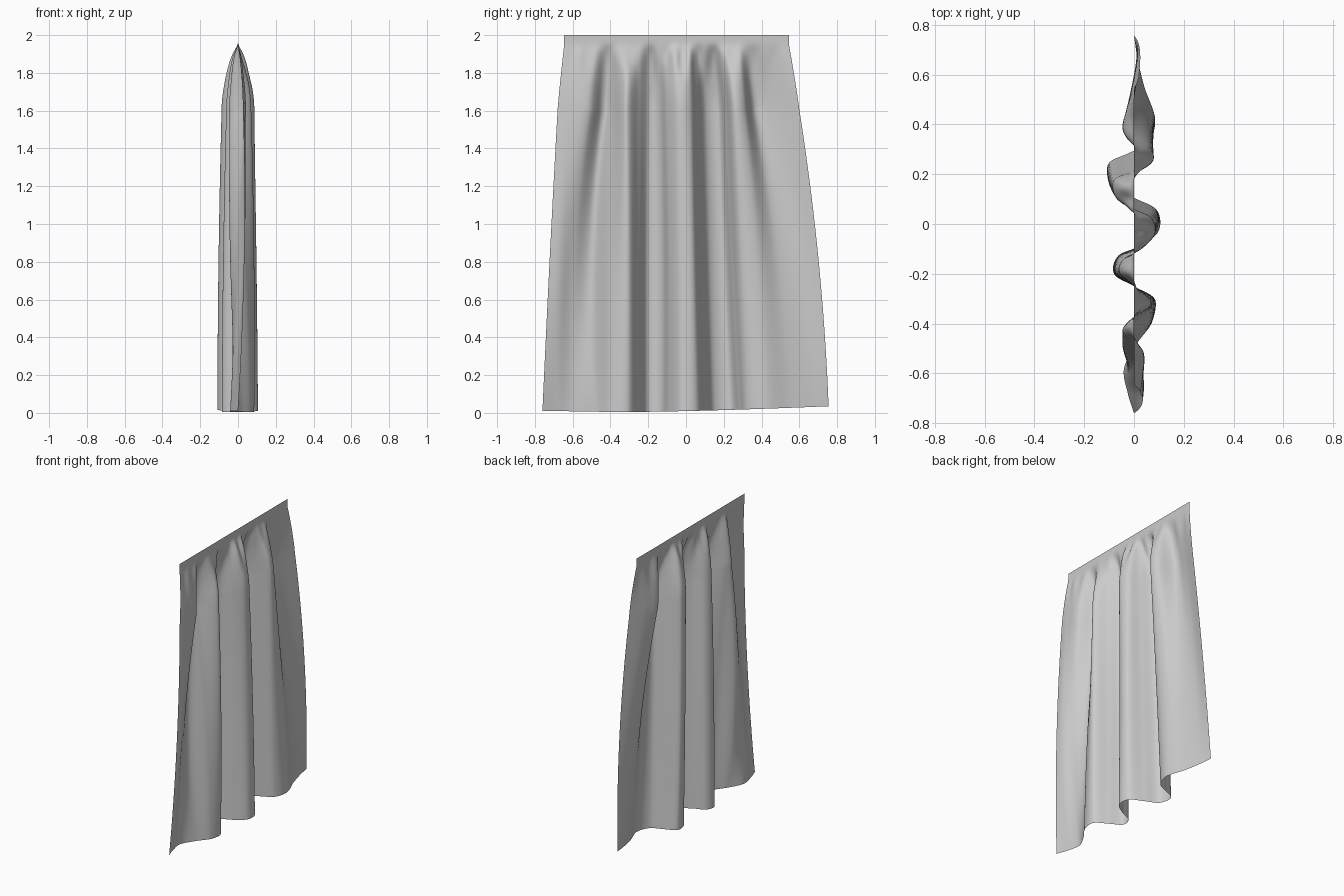
import bpy, bmesh, math

if "Cube" in bpy.data.objects:
    bpy.data.objects.remove(bpy.data.objects["Cube"])

# Fold cross-sections (y, x) at hem, mid height and just below the gathers
HEM = [(-.76, 0), (-.68, -.025), (-.58, -.04), (-.48, .012), (-.395, .072), (-.305, .08), (-.25, 0),
       (-.20, -.08), (-.13, -.065), (-.09, .02), (-.03, .098), (.055, .092), (.105, 0), (.15, -.088),
       (.24, -.104), (.285, -.02), (.325, .055), (.42, .085), (.55, .042), (.66, .015), (.755, 0)]
MID = [(-.712, .035), (-.655, .036), (-.58, .005), (-.49, -.045), (-.405, .025), (-.31, .083), (-.25, 0),
       (-.20, -.072), (-.13, -.055), (-.09, .03), (-.035, .087), (.035, .085), (.075, 0), (.12, -.08),
       (.195, -.096), (.235, -.02), (.28, .065), (.365, .07), (.46, .005), (.57, -.005), (.68, .025)]
HIGH = [(-.68, .026), (-.61, .036), (-.51, .036), (-.445, -.04), (-.40, -.03), (-.32, .07), (-.25, 0),
        (-.195, -.06), (-.14, -.042), (-.10, .03), (-.04, .084), (.025, .07), (.06, 0), (.105, -.072),
        (.175, -.082), (.21, -.01), (.25, .074), (.31, .06), (.365, -.04), (.46, -.03), (.60, .02)]
Z_MID, Z_HIGH, Z_BAND = 1.0, 1.6, 1.95
NU, NV = 220, 100


def spline(pts, u):
    """Catmull-Rom point on a polyline, u in 0..1."""
    n = len(pts) - 1
    i = min(int(u * n), n - 1)
    t = u * n - i
    p = [pts[max(0, min(n, i + k))] for k in (-1, 0, 1, 2)]
    return [0.5 * (2 * b + (c - a) * t + (2 * a - 5 * b + 4 * c - d) * t * t
                   + (3 * b - a - 3 * c + d) * t ** 3) for a, b, c, d in zip(*p)]


def cloth_point(u, v):
    z = 2 * v
    h, m, k = (spline(row, u) for row in (HEM, MID, HIGH))
    # Smooth blend through the three sections
    zc = min(z, Z_HIGH)
    wh = (zc - Z_MID) * (zc - Z_HIGH) / (Z_MID * Z_HIGH)
    wm = zc * (zc - Z_HIGH) / (Z_MID * (Z_MID - Z_HIGH))
    wk = zc * (zc - Z_MID) / (Z_HIGH * (Z_HIGH - Z_MID))
    y, x = (wh * a + wm * b + wk * c for a, b, c in zip(h, m, k))
    if z > Z_HIGH:
        # Folds gather into the flat heading band
        t = min(1, (z - Z_HIGH) / (Z_BAND - Z_HIGH))
        band_y = -.645 + (k[0] + .68) / 1.28 * 1.19
        y += (band_y - y) * t ** 1.1
        x *= 1 - t ** 1.9
    # Short pleat creases below the band
    if 1.7 < z < Z_BAND:
        fade = math.sin(math.pi * ((z - 1.7) / (Z_BAND - 1.7)) ** 2)
        x += .008 * fade * math.sin(y * 66 + 1.5 * math.sin(y * 9)) * math.sin(math.pi * u) ** .5
    # Hem lifts a little at one end
    lift = .005 + .03 * max(0, (y + .3) / 1.05) ** 1.5 + .006 * max(0, (-.4 - y) / .36)
    return x, y, z + lift * (1 - v)


# Curtain cloth
bm = bmesh.new()
grid = [[bm.verts.new(cloth_point(i / NU, j / NV)) for i in range(NU + 1)] for j in range(NV + 1)]
for lo, hi in zip(grid, grid[1:]):
    for i in range(NU):
        bm.faces.new((lo[i], lo[i + 1], hi[i + 1], hi[i])).smooth = True
mesh = bpy.data.meshes.new("curtain")
bm.to_mesh(mesh)
bm.free()
bpy.context.collection.objects.link(bpy.data.objects.new("curtain", mesh))
